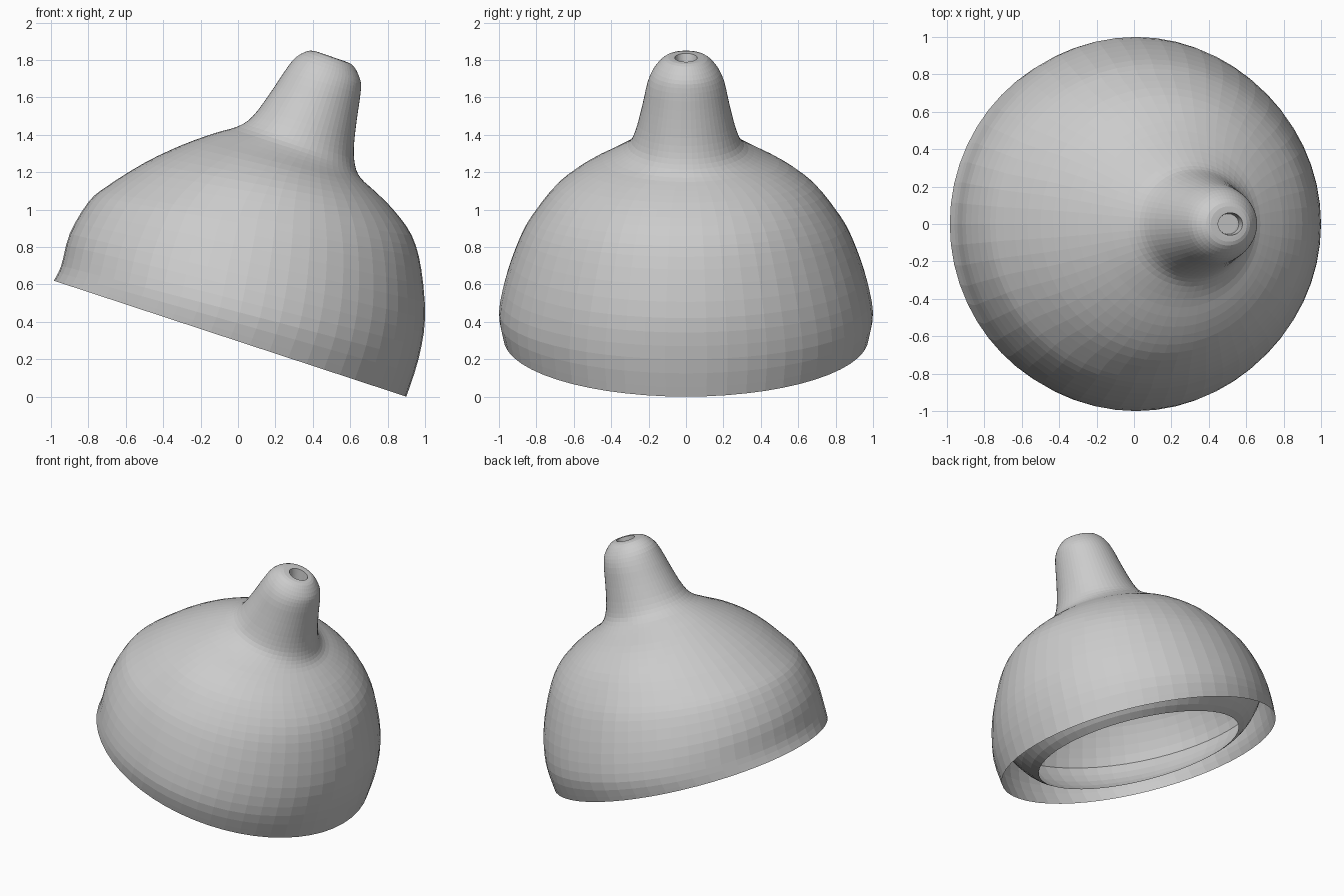
import bpy, bmesh, math
from mathutils import Vector

if "Cube" in bpy.data.objects:
    bpy.data.objects.remove(bpy.data.objects["Cube"])

SEG, STEPS = 56, 3

# Tilted rings: left x, left z, right x, right z, half width in y
RINGS = [
    (-0.985, 0.62, 0.90, 0.00, 0.975),
    (-0.945, 0.70, 0.965, 0.20, 1.00),
    (-0.90, 0.87, 1.00, 0.42, 0.96),
    (-0.80, 1.04, 0.98, 0.68, 0.88),
    (-0.70, 1.125, 0.93, 0.86, 0.80),
    (-0.50, 1.25, 0.83, 1.00, 0.69),
    (-0.30, 1.345, 0.73, 1.10, 0.55),
    (-0.12, 1.41, 0.655, 1.17, 0.40),
    (0.00, 1.445, 0.625, 1.24, 0.31),
    (0.08, 1.50, 0.62, 1.34, 0.27),
    (0.17, 1.62, 0.635, 1.48, 0.235),
    (0.25, 1.74, 0.655, 1.62, 0.205),
    (0.31, 1.815, 0.655, 1.69, 0.17),
    (0.385, 1.85, 0.62, 1.765, 0.115),
    (0.45, 1.835, 0.58, 1.79, 0.06),
]
PIT = [(0.45, 1.76, 0.56, 1.71, 0.055), (0.44, 1.70, 0.53, 1.67, 0.045)]
BASE = Vector((-0.0425, 0, 0.31))   # centre of the slanted base


def smooth_rings(rings):
    """Catmull-Rom interpolation between the given rings."""
    out = []
    for i in range(len(rings) - 1):
        a, b, c, d = (rings[min(max(j, 0), len(rings) - 1)] for j in range(i - 1, i + 3))
        for s in range(STEPS):
            t = s / STEPS
            out.append([0.5 * (2 * q + (r - p) * t + (2 * p - 5 * q + 4 * r - u) * t * t
                               + (3 * q - p - 3 * r + u) * t ** 3)
                        for p, q, r, u in zip(a, b, c, d)])
    return out + [list(rings[-1])]


def loft(name, rings, scale=lambda i: 1.0):
    """Skin the rings with flat facets, leave the bottom open and cap the top."""
    bm = bmesh.new()
    loops = []
    for i, (xl, zl, xr, zr, w) in enumerate(rings):
        loop = []
        for k in range(SEG):
            a = 2 * math.pi * k / SEG
            f = (1 + math.cos(a)) / 2
            p = Vector((xl + (xr - xl) * f, w * math.sin(a), zl + (zr - zl) * f))
            loop.append(bm.verts.new(BASE + (p - BASE) * scale(i)))
        loops.append(loop)
    for lo, hi in zip(loops, loops[1:]):
        for k in range(SEG):
            n = (k + 1) % SEG
            bm.faces.new((lo[k], lo[n], hi[n], hi[k]))
    bm.faces.new(loops[-1])
    mesh = bpy.data.meshes.new(name)
    bm.to_mesh(mesh)
    bm.free()
    obj = bpy.data.objects.new(name, mesh)
    bpy.context.collection.objects.link(obj)
    return obj


# Outer dome with leaning spout and a small pit in its tip
profile = smooth_rings(RINGS)
loft("outer_dome", profile + PIT)

# Inner liner: starts narrow on the slanted base and flares out close to the wall
loft("inner_liner", profile, lambda i: 0.73 + 0.22 * min(i / 5, 1))
